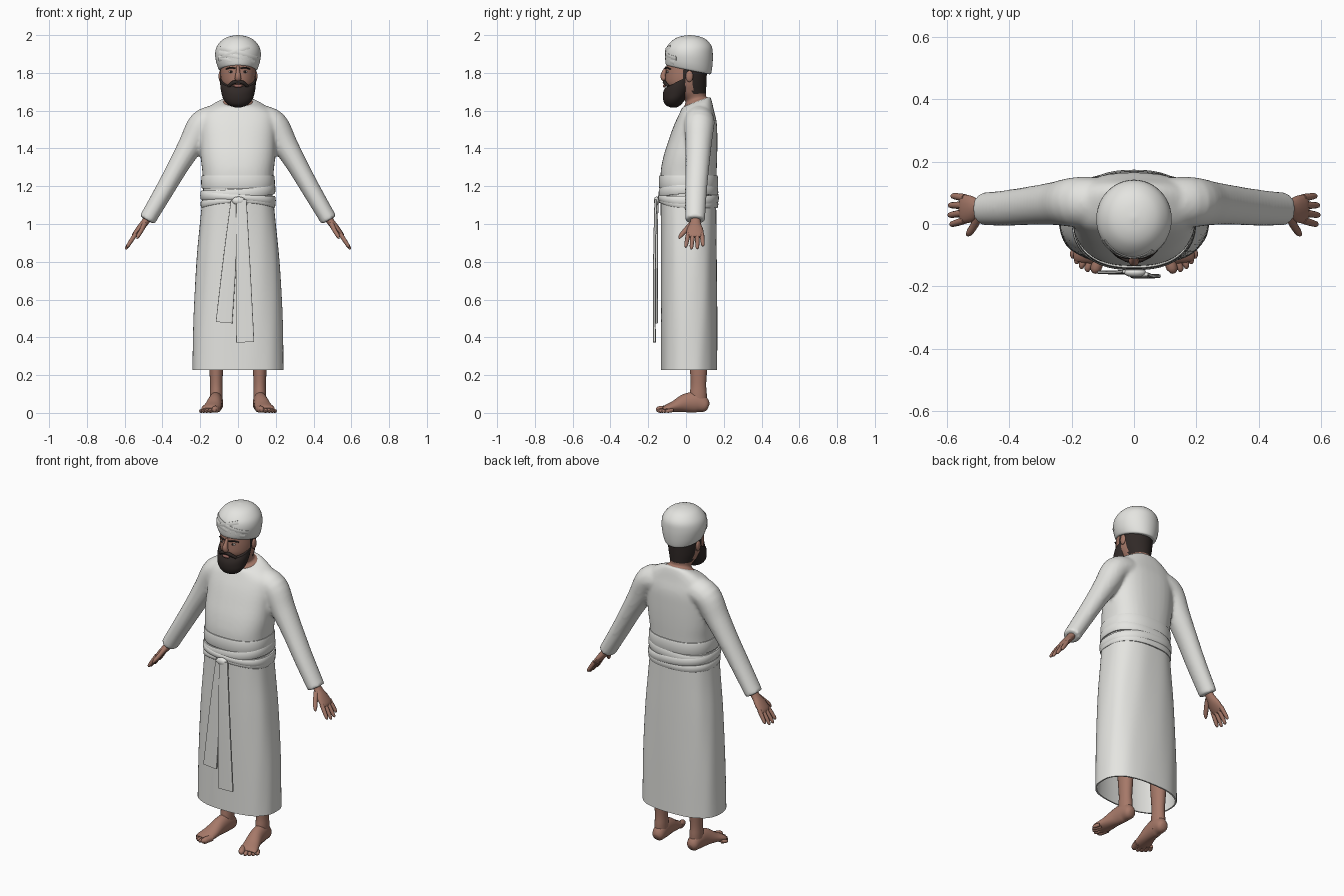
import bpy, bmesh, math
from mathutils import Vector

cube = bpy.data.objects.get("Cube")
if cube:
    bpy.data.objects.remove(cube, do_unlink=True)


def material(name, rgb):
    m = bpy.data.materials.new(name)
    m.use_nodes = True
    col = (*rgb, 1)
    m.diffuse_color = col
    bsdf = m.node_tree.nodes["Principled BSDF"]
    bsdf.inputs["Base Color"].default_value = col
    bsdf.inputs["Roughness"].default_value = 0.8
    return m


CLOTH = material("white cloth", (0.78, 0.78, 0.75))
SKIN = material("brown skin", (0.38, 0.19, 0.14))
HAIR = material("dark hair", (0.03, 0.022, 0.02))
LIP = material("lip", (0.3, 0.13, 0.11))
EYE = material("eye white", (0.6, 0.57, 0.53))
made = []


def build(name, shells, mat, closed_loop=False):
    """Skin one or more stacks of rings into a single object."""
    bm = bmesh.new()
    for rings in shells:
        loops = [[bm.verts.new(p) for p in r] for r in rings]
        pairs = list(zip(loops, loops[1:]))
        if closed_loop:
            pairs.append((loops[-1], loops[0]))
        else:
            bm.faces.new(loops[0])
            bm.faces.new(loops[-1])
        for a, b in pairs:
            for i in range(len(a)):
                j = (i + 1) % len(a)
                bm.faces.new((a[i], a[j], b[j], b[i]))
    bmesh.ops.recalc_face_normals(bm, faces=bm.faces)
    me = bpy.data.meshes.new(name)
    bm.to_mesh(me)
    bm.free()
    me.materials.append(mat)
    ob = bpy.data.objects.new(name, me)
    bpy.context.collection.objects.link(ob)
    made.append(ob)
    return ob


def blend(rows, k):
    """Catmull-Rom interpolation of rows of numbers."""
    out = []
    for i in range(len(rows) - 1):
        p = [rows[max(0, min(len(rows) - 1, i + d))] for d in (-1, 0, 1, 2)]
        for s in range(k):
            t = s / k
            out.append([0.5 * (2 * b + (c - a) * t + (2 * a - 5 * b + 4 * c - d) * t * t
                               + (3 * b - a - 3 * c + d) * t ** 3) for a, b, c, d in zip(*p)])
    return out + [list(rows[-1])]


def sup(a, p):
    """Point on a unit superellipse."""
    f = lambda c: math.copysign(abs(c) ** (2 / p), c)
    return f(math.cos(a)), f(math.sin(a))


def layers(rows, n=40, p=2.0, k=4, fold=0):
    """Horizontal rings from rows of z, centre y, x radius, y radius, tilt."""
    rings = []
    for z, cy, rx, ry, tilt in blend(rows, k):
        ring = []
        for i in range(n):
            a = math.tau * i / n
            x, y = sup(a, p)
            w = 1 + fold * (math.sin(7 * a + 5 * z) + math.sin(11 * a - 7 * z))
            ring.append((x * rx * w, cy + y * ry * w, z + tilt * y * ry))
        rings.append(ring)
    return rings


def tube(rows, side, s=1, n=12, p=2.0, k=4):
    """Rings across a path; rows of x, y, z, radius along side, other radius."""
    rows = blend(rows, k)
    pts = [Vector(r[:3]) for r in rows]
    rings = []
    for i, r in enumerate(rows):
        t = (pts[min(i + 1, len(pts) - 1)] - pts[max(i - 1, 0)]).normalized()
        v = t.cross(Vector(side)).normalized()
        u = v.cross(t)
        ring = []
        for j in range(n):
            x, y = sup(math.tau * j / n, p)
            q = pts[i] + u * x * max(r[3], .001) + v * y * max(r[4], .001)
            ring.append((q.x * s, q.y, q.z))
        rings.append(ring)
    return rings


def blob(name, loc, size, mat):
    rows = [(*loc[:2], loc[2] - size[2] * math.cos(a), size[0] * math.sin(a), size[1] * math.sin(a))
            for a in [0.05 + i * (math.pi - 0.1) / 8 for i in range(9)]]
    return build(name, [tube(rows, (1, 0, 0), n=14, k=1)], mat)


def wrap(name, z_of, half, thick, rx, ry):
    """Cloth band around the waist; z_of gives its height by angle."""
    rings = []
    for i in range(64):
        a = math.tau * i / 64
        x, y = sup(a, 2.4)
        h = half(a)
        ring = []
        for j in range(10):
            c, d = sup(math.tau * j / 10, 3)
            ring.append((x * (rx + c * thick), .013 + y * (ry + c * thick), z_of(a) + d * h))
        rings.append(ring)
    return build(name, [rings], CLOTH, closed_loop=True)


X, Y = (1, 0, 0), (0, 1, 0)

# Robe: upper body and sleeves fused into one garment
torso = layers([(1.08, .015, .183, .138, 0), (1.25, .013, .187, .148, 0), (1.35, .022, .197, .143, 0),
                (1.45, .038, .2, .128, 0), (1.53, .05, .2, .113, .05), (1.59, .055, .188, .093, .12),
                (1.63, .057, .135, .08, .25), (1.648, .055, .09, .073, .38)], p=2.5)
sleeve = [(.12, .07, 1.55, .08, .08), (.19, .07, 1.525, .08, .076), (.25, .066, 1.42, .07, .066),
          (.32, .06, 1.3, .063, .055), (.4, .052, 1.16, .058, .049), (.482, .048, 1.02, .053, .045)]
robe = build("robe_top", [torso] + [tube(sleeve, Y, s, 24) for s in (1, -1)], CLOTH)
rm = robe.modifiers.new("fuse", 'REMESH')
rm.mode, rm.voxel_size, rm.use_smooth_shade = 'VOXEL', .01, True
sm = robe.modifiers.new("soften", 'SMOOTH')
sm.factor, sm.iterations = .5, 5

# Skirt: inner wall down, outer wall up
outer = [(.228, .016, .241, .149, 0), (.5, .016, .236, .149, 0), (.8, .015, .22, .148, 0),
         (1.0, .014, .201, .147, 0), (1.13, .013, .188, .147, 0)]
inner = [(z - .01 * (z > 1), cy, rx - .008, ry - .008, 0) for z, cy, rx, ry, t in reversed(outer)]
build("skirt", [layers(inner, 64, 2.5, 5, .003) + layers(outer, 64, 2.5, 5, .003)], CLOTH)

# Sash: level band, slanting bands and gathered lower wraps
front = lambda a: max(0, -math.sin(a)) ** 2
wrap("sash_upper_band", lambda a: 1.222, lambda a: .036, .007, .188, .15)
wrap("sash_slanted_band", lambda a: 1.168 + .016 * math.cos(a) - .008 * front(a), lambda a: .026, .008, .19, .15)
wrap("sash_crossing_band", lambda a: 1.138 - .014 * math.cos(a) + .004 * front(a),
     lambda a: .024 - .008 * front(a), .01, .19, .151)
wrap("sash_lower_band", lambda a: 1.105 + .02 * front(a), lambda a: .02 - .007 * front(a), .008, .19, .15)
blob("sash_knot", (.003, -.155, 1.123), (.036, .016, .022), CLOTH)
build("sash_tail_short", [tube([(-.015, -.152, 1.13, .022, .006), (-.04, -.155, .85, .034, .006),
                                (-.074, -.155, .478, .044, .006)], X, p=5, n=20)], CLOTH)
build("sash_tail_long", [tube([(.018, -.16, 1.13, .027, .007), (.026, -.167, .8, .038, .007),
                               (.038, -.167, .374, .048, .007)], X, p=5, n=20)], CLOTH)

# Head with hair on the back, coloured by position
head = build("head", [layers([(1.61, .055, .094, .076, .38), (1.642, .055, .084, .067, .38),
                              (1.665, .05, .06, .056, .2), (1.7, .018, .072, .088, 0),
                              (1.74, .002, .086, .106, 0), (1.79, .001, .092, .109, 0),
                              (1.86, .006, .09, .108, 0)], k=6)], SKIN)
head.data.materials.append(HAIR)
for f in head.data.polygons:
    c = f.center
    if (c.y > .035 and c.z > 1.69) or (c.y > -.015 and c.z > 1.775):
        f.material_index = 1
build("beard", [layers([(1.617, -.066, .015, .015, 0), (1.63, -.068, .05, .04, 0), (1.66, -.06, .077, .06, .1),
                        (1.7, -.045, .089, .078, .25), (1.735, -.035, .094, .085, .4),
                        (1.765, -.024, .095, .087, .52)])], HAIR)
build("nose", [tube([(0, -.1, 1.832, .008, .008), (0, -.112, 1.81, .01, .012), (0, -.121, 1.785, .015, .014),
                     (0, -.116, 1.768, .017, .014), (0, -.108, 1.763, .008, .006)], X)], SKIN)
blob("lips", (0, -.114, 1.731), (.024, .008, .009), LIP)
for s, side in ((1, "left"), (-1, "right")):
    build(side + "_moustache", [tube([(0, -.115, 1.753, .006, .009), (.025, -.113, 1.749, .009, .01),
                                      (.052, -.092, 1.728, .007, .008)], Y, s)], HAIR)
    build(side + "_eyebrow", [tube([(.014, -.109, 1.823, .004, .004), (.038, -.103, 1.828, .005, .004),
                                    (.064, -.082, 1.82, .003, .003)], Y, s)], HAIR)
    blob(side + "_eye", (s * .036, -.096, 1.806), (.014, .007, .006), EYE)
    blob(side + "_iris", (s * .036, -.1015, 1.806), (.006, .003, .006), HAIR)
    blob(side + "_ear", (s * .093, .018, 1.782), (.01, .02, .03), SKIN)

# Turban and the crossing folds over the brow
build("turban", [layers([(1.815, .012, .095, .112, -.2), (1.822, .013, .103, .12, -.2), (1.855, .015, .115, .125, -.12),
                         (1.9, .016, .121, .126, -.05), (1.94, .018, .112, .118, 0), (1.975, .02, .083, .088, 0),
                         (1.993, .02, .046, .05, 0), (2.0, .02, .004, .004, 0)], 48)], CLOTH)


def turban_fold(name, path):
    rows = []
    for x, z in blend(path, 5):
        q = 1 - (x / .121) ** 2 - ((z - 1.9) / (.1 if z > 1.9 else .14)) ** 2
        rows.append((x, .017 - .126 * math.sqrt(max(q, .01)), z, .0035, .013))
    build(name, [tube(rows, Y, k=1, n=10)], CLOTH)


for i, path in enumerate([[(-.1, 1.865), (-.03, 1.905), (.06, 1.935)], [(-.1, 1.905), (-.02, 1.89), (.085, 1.853)],
                          [(-.1, 1.885), (-.04, 1.87), (.04, 1.848)], [(-.095, 1.93), (-.02, 1.915), (.1, 1.875)]]):
    turban_fold("turban_fold_%d" % (i + 1), path)

# Hands, legs and feet, mirrored
for s, side in ((1, "left"), (-1, "right")):
    shells = [tube([(.462, .05, 1.055, .028, .022), (.492, .05, 1.01, .027, .02), (.52, .048, .975, .042, .019),
                    (.547, .048, .942, .046, .014), (.555, .048, .93, .04, .008)], Y, s, 16)]
    for root, tip, length in ((.012, -.004, .88), (.036, .028, 1), (.06, .06, .98), (.084, .092, .8)):
        a, b = Vector((.542, root, .948)), Vector((.595, tip, .866))
        shells.append(tube([(*a.lerp(b, t * length), r, r) for t, r in
                            ((0, .012), (.45, .0115), (.88, .009), (1, .003))], Y, s, 10))
    shells.append(tube([(.495, .03, 1.0, .016, .014), (.512, -.004, .965, .014, .012),
                        (.528, -.028, .938, .011, .01), (.535, -.036, .922, .003, .003)], Y, s, 10))
    build(side + "_hand", shells, SKIN)
    build(side + "_leg", [tube([(.115, .065, .03, .033, .045), (.115, .065, .1, .034, .045), (.115, .066, .16, .033, .041),
                                (.115, .066, .3, .04, .05), (.11, .06, .6, .055, .06)], X, s, 20)], SKIN)
    foot = [tube([(.112, .118, .032, .018, .018), (.113, .103, .038, .033, .036), (.116, .06, .055, .037, .054),
                  (.122, .0, .052, .039, .05), (.133, -.06, .034, .046, .031), (.145, -.105, .022, .05, .02),
                  (.148, -.122, .016, .044, .01)], X, s, 20)]
    for i, (x, y) in enumerate(((.122, -.157), (.147, -.153), (.166, -.143), (.182, -.128), (.196, -.11))):
        r = .018 if i == 0 else .012 - .0005 * i
        foot.append(tube([(.106 + .019 * i, -.095 + .006 * i, r + .004, r, r), (x, y + .015, r, r, r),
                          (x, y, r * .8, r * .4, r * .4)], X, s, 10))
    build(side + "_foot", foot, SKIN)

# Smooth shading with crisp hems
bpy.ops.object.select_all(action='DESELECT')
for ob in made:
    ob.select_set(True)
bpy.context.view_layer.objects.active = robe
bpy.ops.object.shade_smooth_by_angle(angle=math.radians(45))
